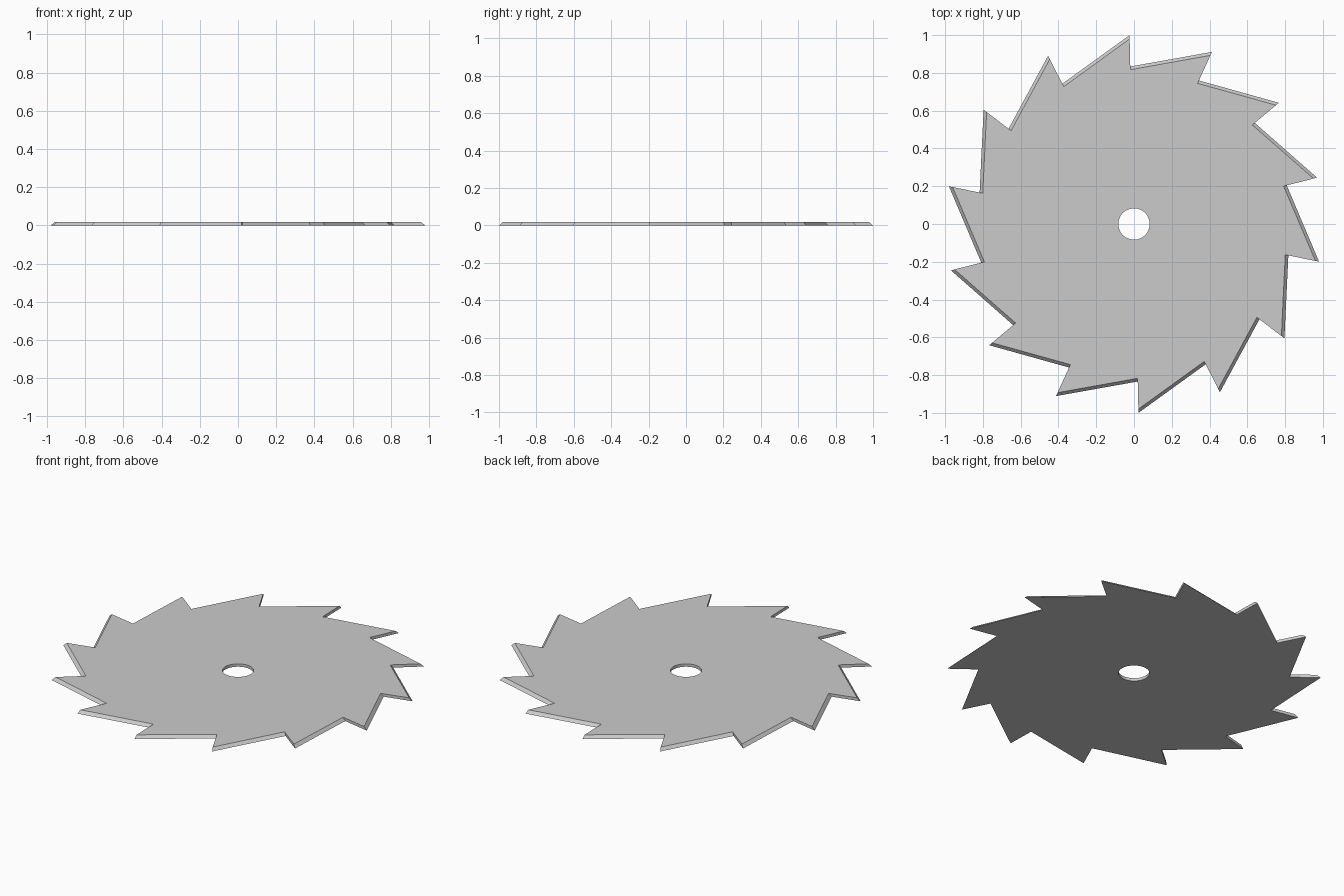
import bpy, bmesh
from math import cos, sin, radians, pi, tau

if "Cube" in bpy.data.objects:
    bpy.data.objects.remove(bpy.data.objects["Cube"])

TEETH, START = 14, radians(91.35)
THICK, HOLE_R, HOLE_SIDES = 0.017, 0.083, 48
bm = bmesh.new()


def tooth_ring(tip_r, valley_r, z):
    # each cutting face is radial, so tip and valley share an angle
    ring = []
    for i in range(TEETH):
        a = START - i * tau / TEETH
        for r in (tip_r, valley_r):
            ring.append(bm.verts.new((r * cos(a), r * sin(a), z)))
    return ring


def hole_ring(z):
    return [bm.verts.new((HOLE_R * cos(i * tau / HOLE_SIDES),
                          HOLE_R * sin(i * tau / HOLE_SIDES), z))
            for i in range(HOLE_SIDES)]


def wall(lower, upper):
    n = len(lower)
    for i in range(n):
        j = (i + 1) % n
        bm.faces.new((lower[i], lower[j], upper[j], upper[i]))


def cap(*rings):
    edges = [bm.edges.get((r[i], r[i - 1])) for r in rings for i in range(len(r))]
    bmesh.ops.triangle_fill(bm, edges=edges, use_beauty=True, normal=(0, 0, 1))


# toothed rim: full outline below, outline inset along the tooth backs above
rim_low = tooth_ring(1.0, 0.834, 0)
rim_top = tooth_ring(0.98, 0.817, THICK)
wall(rim_low, rim_top)

# arbor hole
hole_low, hole_top = hole_ring(0), hole_ring(THICK)
wall(hole_low, hole_top)

# flat faces
cap(rim_low, hole_low)
cap(rim_top, hole_top)
bmesh.ops.recalc_face_normals(bm, faces=bm.faces[:])
bmesh.ops.dissolve_limit(bm, angle_limit=radians(0.5), verts=[],
                         edges=[e for e in bm.edges if abs(e.verts[0].co.z - e.verts[1].co.z) < 1e-6])

mesh = bpy.data.meshes.new("saw_blade")
bm.to_mesh(mesh)
bm.free()
blade = bpy.data.objects.new("saw_blade", mesh)
bpy.context.collection.objects.link(blade)
bpy.context.view_layer.objects.active = blade
blade.select_set(True)
bpy.ops.object.shade_smooth_by_angle(angle=radians(20))
